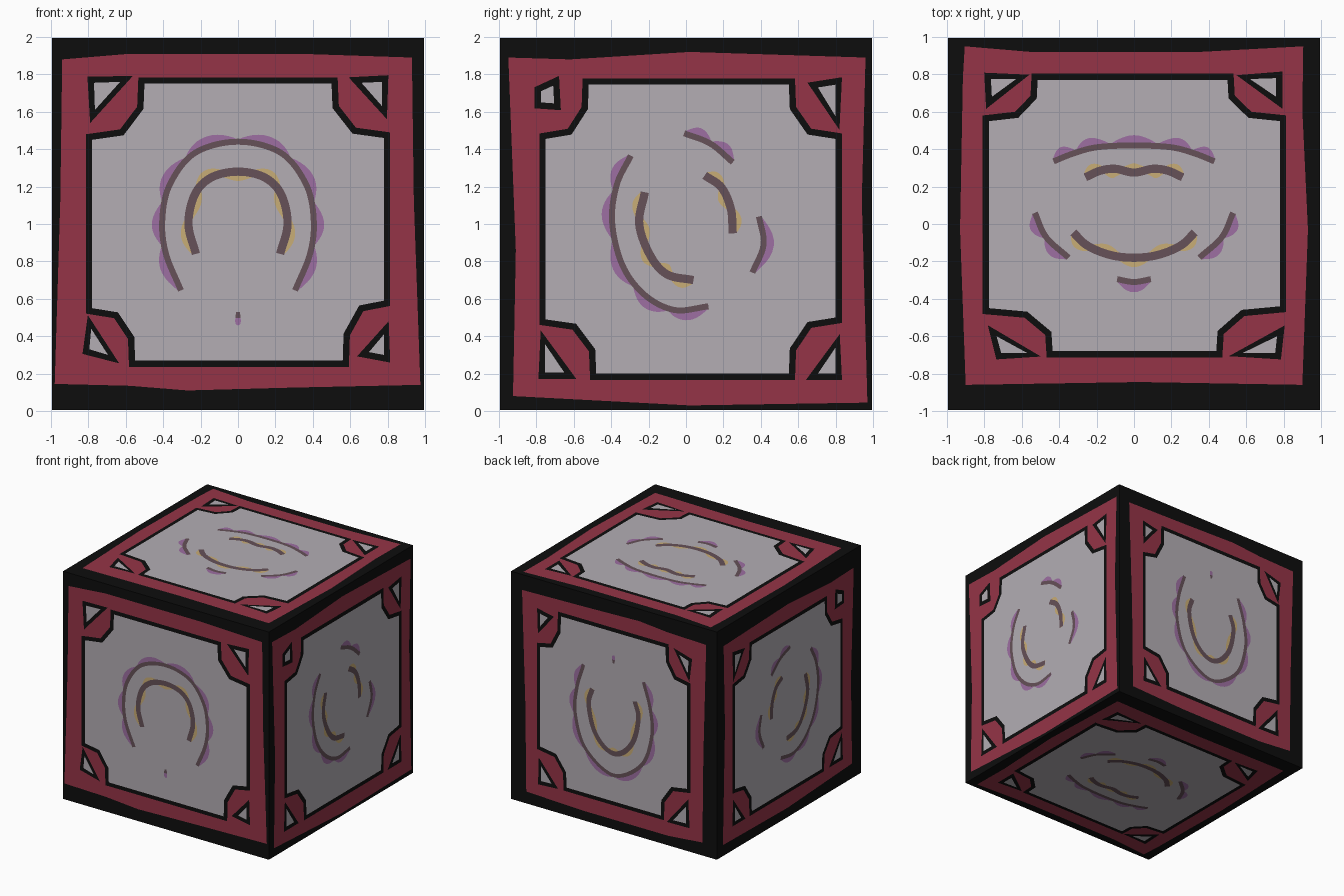
import bpy, math
from mathutils import Vector

if "Cube" in bpy.data.objects:
    bpy.data.objects.remove(bpy.data.objects["Cube"])


def material(name, r, g, b):
    lin = [((c / 255 + 0.055) / 1.055) ** 2.4 if c > 10 else c / 255 / 12.92 for c in (r, g, b)]
    m = bpy.data.materials.new(name)
    m.diffuse_color = (*lin, 1)
    m.use_nodes = True
    m.node_tree.nodes["Principled BSDF"].inputs["Base Color"].default_value = m.diffuse_color
    return m


BLACK = material("black", 13, 13, 13)
RED = material("crimson", 149, 52, 71)
GREY = material("pale grey", 179, 174, 180)
PURPLE = material("purple", 157, 111, 162)
YELLOW = material("sand yellow", 201, 173, 118)
BROWN = material("dark brown", 102, 81, 88)
CORE, STEP = 0.994, 0.0012


def area(p):
    return sum(a[0] * b[1] - b[0] * a[1] for a, b in zip(p, p[1:] + p[:1])) / 2


def plate(name, polys, basis, level, mat):
    """Flat painted layer: 2D polygons laid on one side of the cube."""
    o, u, v, n = (Vector(c) for c in basis)
    flip = u.cross(v).dot(n) < 0
    verts, faces = [], []
    for p in polys:
        if abs(area(p)) < 1e-8:
            continue
        if (area(p) < 0) != flip:
            p = p[::-1]
        faces.append(range(len(verts), len(verts) + len(p)))
        verts += [o + u * x + v * y + n * (CORE + STEP * level) for x, y in p]
    me = bpy.data.meshes.new(name)
    me.from_pydata(verts, [], [list(f) for f in faces])
    me.materials.append(mat)
    bpy.context.collection.objects.link(bpy.data.objects.new(name, me))


def grow(p, d):
    """Offset a polygon outwards, with limited mitres."""
    if area(p) < 0:
        p = p[::-1]
    out = []
    for i, q in enumerate(p):
        q, a, b = Vector(q), Vector(p[i - 1]), Vector(p[(i + 1) % len(p)])
        e, f = (q - a).normalized(), (b - q).normalized()
        m = (Vector((e.y, -e.x)) + Vector((f.y, -f.x))).normalized()
        k = min(d / max(m.dot(Vector((e.y, -e.x))), 0.1), 2.2 * d)
        out.append(tuple(q + m * k))
    return out


def panel_shape(x0, x1, y0, y1, notches):
    """Rectangle with a stepped notch in each corner: TL, TR, BR, BL."""
    prof = [(0, 1), (0.6, 0.92), (0.98, 0.45), (1, 0)]
    corners = [(x0, y1, 1, -1), (x1, y1, -1, -1), (x1, y0, -1, 1), (x0, y0, 1, 1)]
    pts = []
    for i, ((cx, cy, sx, sy), (w, h)) in enumerate(zip(corners, notches)):
        pts += [(cx + sx * w * a, cy + sy * h * b) for a, b in (prof if i % 2 == 0 else prof[::-1])]
    return pts


def frame(side, basis, outline, panel, holes):
    grey = [panel_shape(*panel)] + holes
    plate(side + "_frame", [outline], basis, 1, RED)
    plate(side + "_panel_outline", [grow(p, 0.034) for p in grey], basis, 2, BLACK)
    plate(side + "_panel", grey, basis, 3, GREY)


def spline(pts, n):
    """Catmull-Rom curve sampled at n + 1 points."""
    p = [Vector(q) for q in pts]
    p = [2 * p[0] - p[1]] + p + [2 * p[-1] - p[-2]]
    out = []
    for i in range(n + 1):
        s = i / n * (len(pts) - 1)
        k = min(int(s), len(pts) - 2)
        t = s - k
        a, b, c, d = p[k:k + 4]
        out.append(0.5 * (2 * b + (c - a) * t + (2 * a - 5 * b + 4 * c - d) * t * t
                          + (3 * b - a - 3 * c + d) * t ** 3))
    return out


def strip(path, centre, low, high):
    """Quads between two offsets (functions of 0..1) measured outwards from a path."""
    n = len(path) - 1
    lo, hi = [], []
    for i, q in enumerate(path):
        d = (path[min(i + 1, n)] - path[max(i - 1, 0)]).normalized()
        m = Vector((d.y, -d.x))
        if m.dot(q - Vector(centre)) < 0:
            m = -m
        lo.append(tuple(q + m * low(i / n)))
        hi.append(tuple(q + m * high(i / n)))
    return [[lo[i], lo[i + 1], hi[i + 1], hi[i]] for i in range(n)]


def marks(side, basis, centre, outer, inner):
    """Curved strokes; outer ones carry purple scallops, inner ones yellow patches."""
    purple, yellow, brown = [], [], []
    for pts, k in outer:
        path = spline(pts, 12 * k)
        brown += strip(path, centre, lambda t: -0.016, lambda t: 0.016)
        purple += strip(path, centre, lambda t: -0.01,
                        lambda t: 0.012 + 0.043 * abs(math.sin(k * math.pi * t)))
    for pts, k in inner:
        path = spline(pts, 12 * k)
        brown += strip(path, centre, lambda t: -0.022, lambda t: 0.022)
        yellow += strip(path, centre, lambda t: -0.02 - 0.03 * max(0, -math.sin(k * math.pi * t)),
                        lambda t: 0.02 + 0.03 * max(0, math.sin(k * math.pi * t)))
    plate(side + "_scallops", purple, basis, 4, PURPLE)
    plate(side + "_patches", yellow, basis, 4, YELLOW)
    plate(side + "_strokes", brown, basis, 5, BROWN)


def sym(half):
    """Complete a path whose last point lies on the centre line."""
    return half + [(-x, y) for x, y in half[-2::-1]]


def both(pts):
    return [pts, [(-x, y) for x, y in pts]]


# cube body
bpy.ops.mesh.primitive_cube_add(size=2 * CORE, location=(0, 0, 1))
body = bpy.context.object
body.name = "cube_body"
body.data.materials.append(BLACK)

# placement of each side: origin, across, up, outward
X, Y, Z = (1, 0, 0), (0, 1, 0), (0, 0, 1)
O, MID = (0, 0, 0), (0, 0, 1)
FRONT, RIGHT, TOP = (O, X, Z, (0, -1, 0)), (O, Y, Z, X), (MID, X, Y, Z)
LEFT, BACK = (O, Y, Z, (-1, 0, 0)), (O, X, Z, Y)
BOTTOM = (MID, X, (0, -1, 0), (0, 0, -1))

# front and back frames
front_frame = (
    [(-0.94, 1.88), (-0.58, 1.91), (0.33, 1.91), (0.93, 1.89), (0.94, 1.13), (0.975, 0.14),
     (0.28, 0.125), (-0.27, 0.11), (-0.58, 0.135), (-0.98, 0.145), (-0.95, 1.13)],
    (-0.78, 0.78, 0.27, 1.75, [(0.28, 0.30), (0.28, 0.29), (0.22, 0.32), (0.23, 0.28)]),
    [[(-0.77, 1.755), (-0.63, 1.76), (-0.765, 1.61)], [(0.66, 1.755), (0.77, 1.76), (0.77, 1.63)],
     [(-0.785, 0.44), (-0.695, 0.30), (-0.795, 0.33)], [(0.78, 0.41), (0.78, 0.30), (0.70, 0.315)]])
frame("front", FRONT, *front_frame)
frame("back", ((0, 0, 2), (0.91, 0, 0), (0, 0, -1), Y), *front_frame)

# right and left frames
right_frame = (
    [(-0.95, 1.89), (-0.62, 1.88), (0.02, 1.92), (0.96, 1.89), (0.94, 1.13), (0.97, 0.045),
     (0.02, 0.03), (-0.925, 0.08), (-0.91, 0.86)],
    (-0.75, 0.80, 0.20, 1.745, [(0.23, 0.29), (0.25, 0.29), (0.25, 0.30), (0.27, 0.29)]),
    [[(-0.775, 1.71), (-0.71, 1.74), (-0.705, 1.645), (-0.775, 1.65)],
     [(0.80, 1.745), (0.80, 1.575), (0.705, 1.73)],
     [(-0.755, 0.36), (-0.65, 0.205), (-0.755, 0.205)], [(0.80, 0.34), (0.80, 0.20), (0.705, 0.20)]])
frame("right", RIGHT, *right_frame)
frame("left", ((0, 0, 0.06), (0, 0.94, 0), (0, 0, 0.94), (-1, 0, 0)), *right_frame)

# top and bottom frames
top_frame = (
    [(-0.905, 0.95), (-0.55, 0.92), (0.35, 0.92), (0.905, 0.95), (0.90, 0.61), (0.93, -0.03),
     (0.90, -0.86), (0.03, -0.845), (-0.90, -0.86), (-0.93, -0.03), (-0.915, 0.78)],
    (-0.775, 0.78, -0.68, 0.77, [(0.26, 0.22), (0.28, 0.22), (0.34, 0.24), (0.34, 0.23)]),
    [[(-0.765, 0.775), (-0.63, 0.775), (-0.76, 0.68)], [(0.62, 0.775), (0.76, 0.78), (0.76, 0.68)],
     [(-0.735, -0.60), (-0.57, -0.69), (-0.71, -0.69)], [(0.765, -0.60), (0.755, -0.69), (0.58, -0.69)]])
frame("top", TOP, *top_frame)
frame("bottom", BOTTOM, *top_frame)

# arch marks on the front and upturned ones on the back
marks("front", FRONT, (0, 1),
      [(sym([(-0.305, 0.645), (-0.385, 0.84), (-0.405, 1.02), (-0.365, 1.21), (-0.23, 1.38), (0, 1.44)]), 8),
       ([(-0.012, 0.515), (0, 0.513), (0.012, 0.515)], 1)],
      [(sym([(-0.225, 0.84), (-0.265, 1.0), (-0.23, 1.16), (-0.14, 1.25), (0, 1.28)]), 7)])
marks("back", BACK, (0, 0.98),
      [(sym([(-0.29, 1.37), (-0.355, 1.15), (-0.37, 0.92), (-0.27, 0.64), (0, 0.48)]), 8),
       ([(-0.01, 1.47), (0, 1.472), (0.01, 1.47)], 1)],
      [(sym([(-0.205, 1.18), (-0.24, 1.05), (-0.20, 0.85), (-0.11, 0.72), (0, 0.67)]), 7)])

# broken ring marks on the right, mirrored on the left
for side, basis in (("right", RIGHT), ("left", LEFT)):
    marks(side, basis, (0, 1),
          [([(-0.295, 1.365), (-0.37, 1.21), (-0.395, 1.01), (-0.34, 0.78), (-0.22, 0.62),
             (-0.06, 0.54), (0.12, 0.56)], 5),
           ([(-0.01, 1.485), (0.13, 1.43), (0.25, 1.33)], 2),
           ([(0.39, 1.04), (0.415, 0.89), (0.355, 0.74)], 1)],
          [([(-0.22, 1.17), (-0.25, 1.0), (-0.19, 0.83), (-0.10, 0.73), (0.04, 0.70)], 5),
           ([(0.10, 1.26), (0.19, 1.195), (0.24, 1.08), (0.25, 0.95)], 3)])

# curved marks on the top, flipped on the bottom
for side, basis in (("top", TOP), ("bottom", BOTTOM)):
    marks(side, basis, (0, 0.05),
          [(sym([(-0.43, 0.335), (-0.33, 0.375), (-0.2, 0.41), (0, 0.42)]), 5),
           ([(-0.09, -0.295), (0, -0.31), (0.09, -0.295)], 1)]
          + [(p, 2) for p in both([(0.53, 0.06), (0.47, -0.07), (0.35, -0.18)])],
          [(sym([(-0.26, 0.25), (-0.18, 0.285), (-0.1, 0.295), (0, 0.275)]), 5),
           (sym([(-0.325, -0.045), (-0.25, -0.115), (-0.13, -0.165), (0, -0.18)]), 5)])
